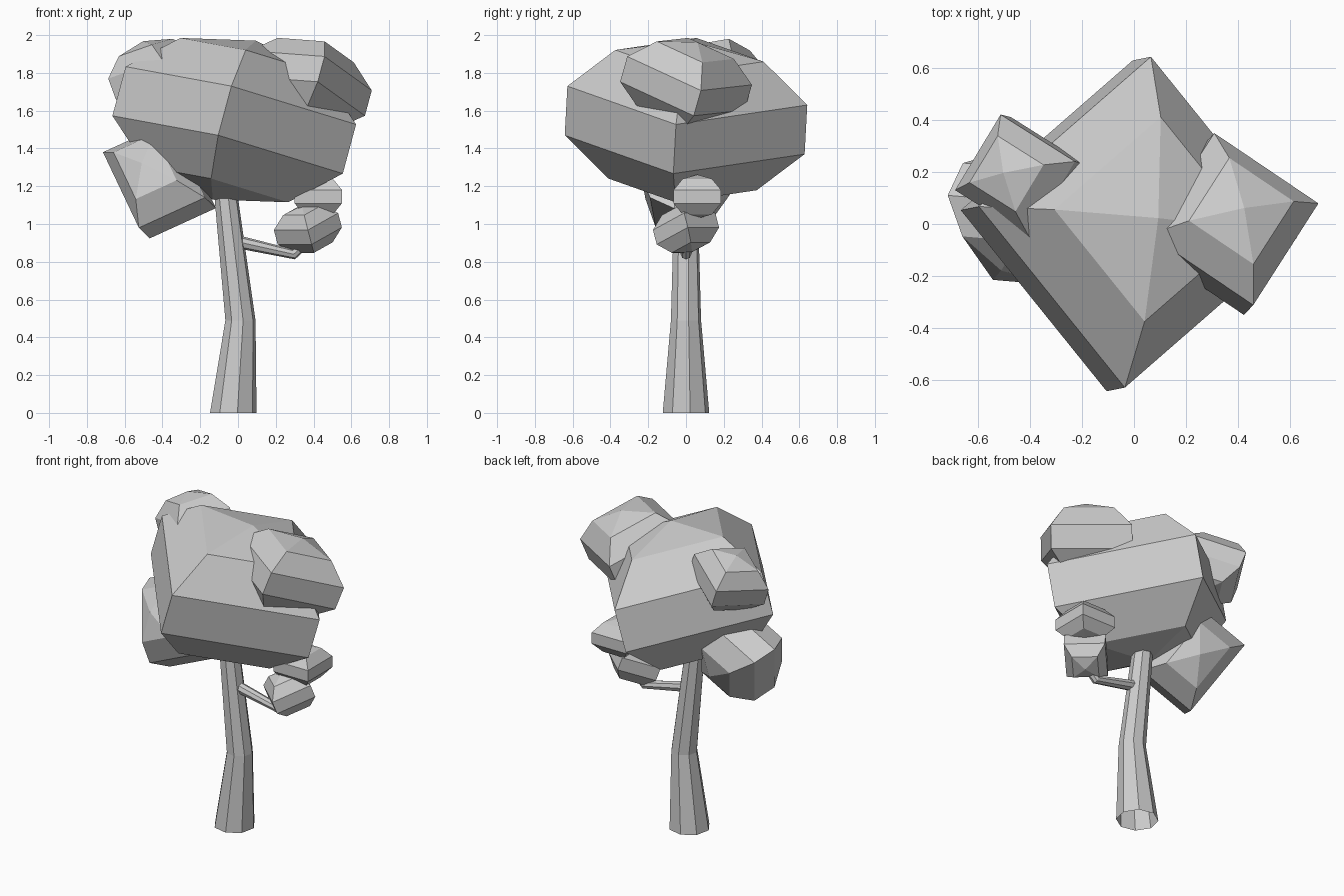
import bpy, bmesh, math
from mathutils import Vector, Matrix

if "Cube" in bpy.data.objects:
    bpy.data.objects.remove(bpy.data.objects["Cube"])

# Leaf clump: four-sided sphere with five bands, given by its centre,
# two belt-corner vectors and half the belt's height vector
def clump(name, centre, r, f, u):
    k = math.cos(math.radians(18))
    h = math.sin(math.radians(18))
    m = Matrix.Identity(4)
    for i, v in enumerate((Vector(r) / k, Vector(f) / k, Vector(u) / h)):
        m.col[i] = (*v, 0)
    m.col[3] = (*centre, 1)
    bm = bmesh.new()
    bmesh.ops.create_uvsphere(bm, u_segments=4, v_segments=5, radius=1)
    bm.transform(m)
    finish(name, bm)

def finish(name, bm):
    bmesh.ops.recalc_face_normals(bm, faces=bm.faces)
    me = bpy.data.meshes.new(name)
    bm.to_mesh(me)
    bm.free()
    ob = bpy.data.objects.new(name, me)
    bpy.context.collection.objects.link(ob)

# Tube through stations (centre, ring normal, radius)
def tube(name, stations, sides, turn=0):
    bm = bmesh.new()
    rings = []
    for c, n, rad in stations:
        n = Vector(n).normalized()
        a = Vector((0, 1, 0))
        b = a.cross(n)
        rings.append([bm.verts.new(Vector(c) + rad * (math.cos(t) * b + math.sin(t) * a))
                      for t in (turn + 2 * math.pi * i / sides for i in range(sides))])
    for p, q in zip(rings, rings[1:]):
        for i in range(sides):
            j = (i + 1) % sides
            bm.faces.new((p[i], p[j], q[j], q[i]))
    bm.faces.new(rings[-1])
    finish(name, bm)

# Trunk and branch
tube("trunk", [((-.025, 0, 0), (0, 0, 1), .125),
               ((.013, 0, .49), (0, 0, 1), .081),
               ((-.075, 0, 1.25), (0, 0, 1), .06)], 8, math.radians(10))
tube("branch", [((-.02, 0, .91), (1, 0, -.2), .035),
                ((.295, 0, .84), (1, 0, .25), .028),
                ((.37, 0, .91), (1, 0, .9), .025)], 8)

# Foliage
clump("main_canopy", (-.02, 0, 1.55), (.61, -.06, -.153), (-.05, -.635, .05), (.035, .007, .13))
clump("upper_right_clump", (.365, 0, 1.745), (.325, .06, -.105), (.075, -.33, .075), (.018, .019, .067))
clump("upper_left_clump", (-.437, .18, 1.79), (.23, .055, .075), (.055, -.235, .025), (-.02, .005, .055))
clump("lower_left_clump", (-.416, .022, 1.232), (-.27, .15, .12), (-.08, -.12, -.28), (-.029, -.062, .028))
clump("branch_lower_clump", (.37, 0, .975), (.17, 0, .045), (.01, -.165, -.045), (-.01, -.01, .038))
clump("branch_upper_clump", (.425, .06, 1.145), (.125, .125, 0), (.125, -.125, 0), (0, 0, .036))
